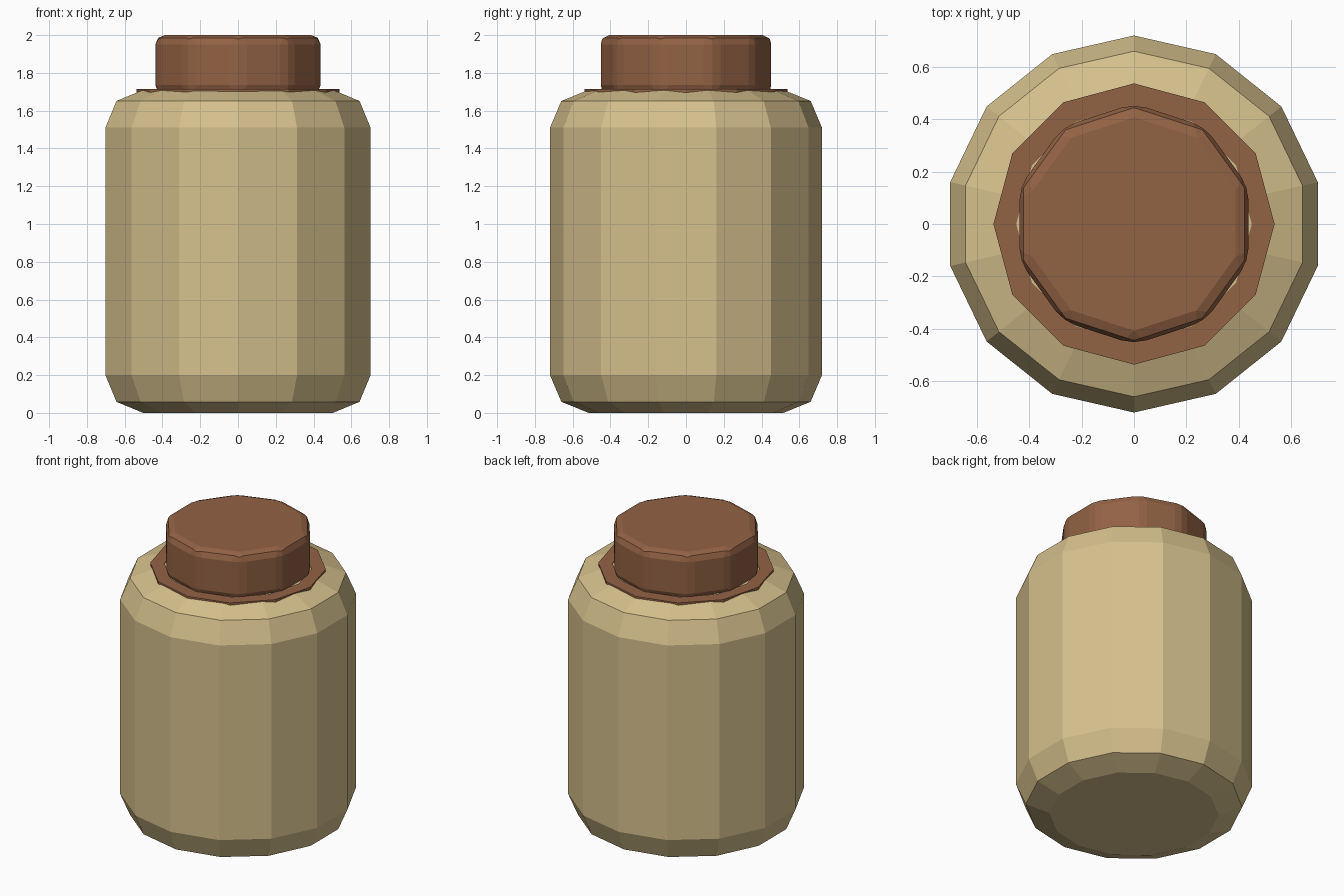
import bpy, bmesh
from math import sin, cos, pi, radians

cube = bpy.data.objects.get("Cube")
if cube:
    bpy.data.objects.remove(cube, do_unlink=True)


def make_material(name, color):
    mat = bpy.data.materials.new(name)
    mat.use_nodes = True
    mat.diffuse_color = color
    mat.node_tree.nodes["Principled BSDF"].inputs["Base Color"].default_value = color
    return mat


def finish(name, bm, mat, bevel):
    bmesh.ops.recalc_face_normals(bm, faces=bm.faces)
    mesh = bpy.data.meshes.new(name)
    bm.to_mesh(mesh)
    bm.free()
    mesh.materials.append(mat)
    obj = bpy.data.objects.new(name, mesh)
    bpy.context.collection.objects.link(obj)
    if bevel:
        mod = obj.modifiers.new("rounded_edges", "BEVEL")
        mod.width = bevel
        mod.segments = 2
        mod.limit_method = "ANGLE"
        mod.angle_limit = radians(30)
    return obj


def ring_points(bm, sides, radius, z):
    # First corner lies on the y axis
    return [bm.verts.new((radius * sin(2 * pi * i / sides),
                          radius * cos(2 * pi * i / sides), z))
            for i in range(sides)]


def bridge(bm, a, b):
    for i in range(len(a)):
        j = (i + 1) % len(a)
        bm.faces.new((a[i], a[j], b[j], b[i]))


def drum(name, sides, radius, z0, z1, bevel, mat):
    bm = bmesh.new()
    low = ring_points(bm, sides, radius, z0)
    high = ring_points(bm, sides, radius, z1)
    bridge(bm, low, high)
    bm.faces.new(low)
    bm.faces.new(high)
    return finish(name, bm, mat, bevel)


def collar(name, sides, outer, inner, z0, z1, mat):
    bm = bmesh.new()
    loops = [ring_points(bm, sides, r, z)
             for r, z in ((outer, z0), (outer, z1), (inner, z1), (inner, z0))]
    for k in range(4):
        bridge(bm, loops[k], loops[(k + 1) % 4])
    return finish(name, bm, mat, 0)


cream = make_material("cream", (0.67, 0.53, 0.265, 1))
brown = make_material("brown", (0.29, 0.122, 0.058, 1))

# Jar body, neck collar and lid
drum("jar_body", 14, 0.72, 0, 1.71, 0.2, cream)
collar("neck_collar", 12, 0.537, 0.45, 1.67, 1.714, brown)
drum("lid", 10, 0.46, 1.685, 2.0, 0.05, brown)
